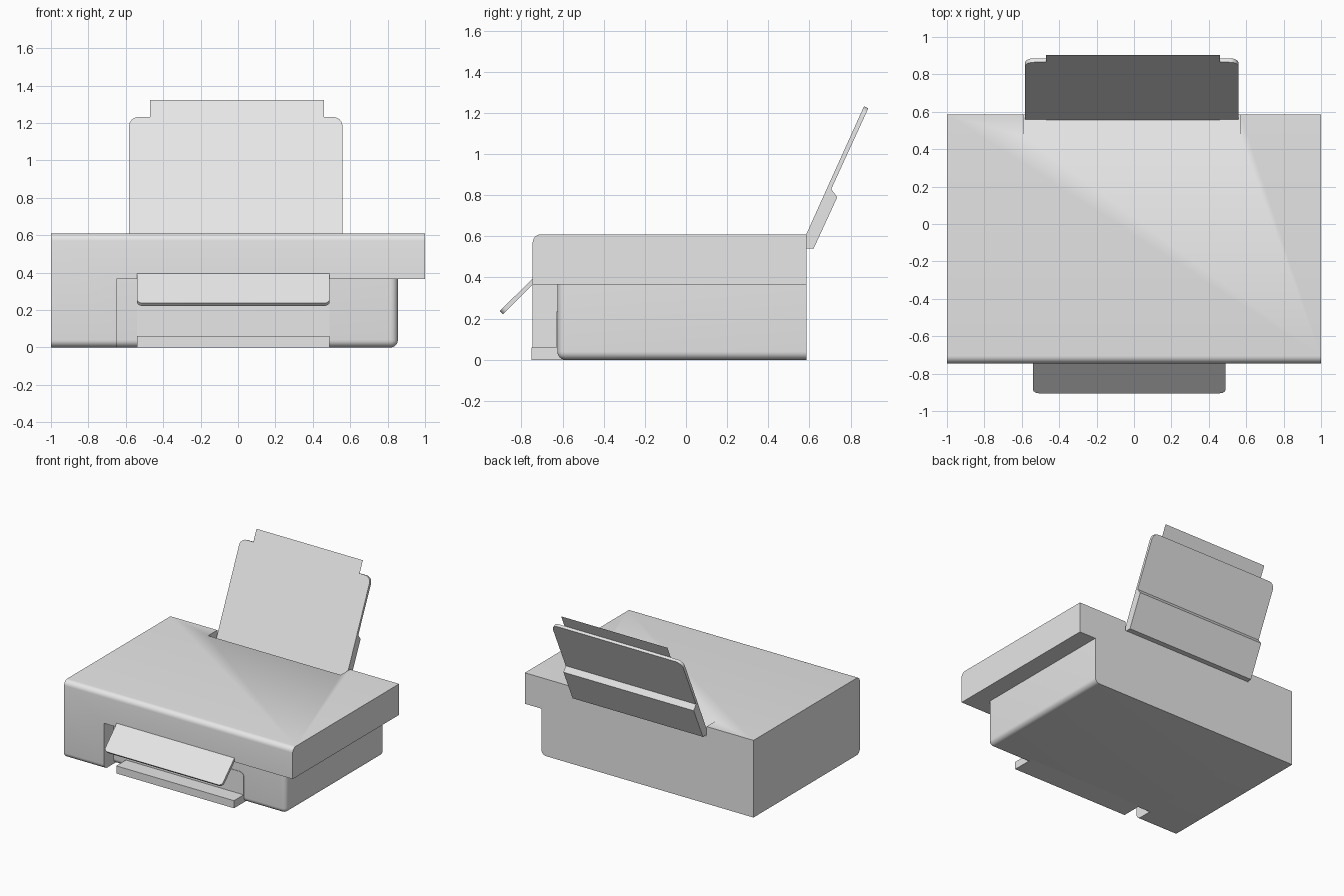
import bpy, bmesh, math
from mathutils import Vector

cube = bpy.data.objects.get("Cube")
if cube:
    bpy.data.objects.remove(cube, do_unlink=True)

GREY = (0.8, 0.8, 0.8, 1.0)
grey = bpy.data.materials.new("light grey plastic")
grey.use_nodes = True
grey.diffuse_color = GREY
grey.node_tree.nodes["Principled BSDF"].inputs["Base Color"].default_value = GREY


def finish(name, bm):
    mesh = bpy.data.meshes.new(name)
    bm.to_mesh(mesh)
    bm.free()
    mesh.materials.append(grey)
    obj = bpy.data.objects.new(name, mesh)
    bpy.context.scene.collection.objects.link(obj)
    return obj


def smooth(obj):
    bpy.ops.object.select_all(action="DESELECT")
    bpy.context.view_layer.objects.active = obj
    obj.select_set(True)
    bpy.ops.object.shade_smooth_by_angle(angle=math.radians(35))


def prism(name, profile, axis, lo, hi, rounded=(), radius=0.04):
    """Extrude a profile along x (yz points) or y (xz points), then round
    the edges whose midpoints are listed."""
    def place(p, t):
        return (t, p[0], p[1]) if axis == "x" else (p[0], t, p[1])
    bm = bmesh.new()
    face = bm.faces.new([bm.verts.new(place(p, lo)) for p in profile])
    ext = bmesh.ops.extrude_face_region(bm, geom=[face])
    step = Vector(place((0, 0), hi - lo))
    moved = [g for g in ext["geom"] if isinstance(g, bmesh.types.BMVert)]
    bmesh.ops.translate(bm, verts=moved, vec=step)
    bmesh.ops.recalc_face_normals(bm, faces=bm.faces)
    edges = [e for e in bm.edges for m in rounded
             if ((e.verts[0].co + e.verts[1].co) / 2 - Vector(m)).length < 0.005]
    if edges:
        bmesh.ops.bevel(bm, geom=edges, offset=radius, segments=6,
                        profile=0.5, affect="EDGES")
    return finish(name, bm)


def rect(a0, a1, b0, b1):
    return [(a0, b0), (a1, b0), (a1, b1), (a0, b1)]


FRONT, BACK, RECESS = -0.745, 0.585, -0.625
TRAY_L, TRAY_R = -0.54, 0.49

# Upper housing with the full-height section on one side
housing = prism("housing",
                [(-1, 0), (-0.65, 0), (-0.65, 0.365), (1, 0.365), (1, 0.61), (-1, 0.61)],
                "y", FRONT, BACK,
                [(0, FRONT, 0.61), (-0.825, FRONT, 0)])

# Sloped feed slot cut in the back of the housing
cutter = prism("slot_cutter",
               [(0.47, 0.61), (0.47, 0.65), (0.65, 0.65), (0.65, 0.535), (0.585, 0.535)],
               "x", -0.59, 0.57)
cutter.hide_render = True
cut = housing.modifiers.new("feed_slot", "BOOLEAN")
cut.operation = "DIFFERENCE"
cut.solver = "EXACT"
cut.object = cutter
bpy.context.view_layer.objects.active = housing
housing.select_set(True)
bpy.ops.object.modifier_apply(modifier=cut.name)
bpy.data.objects.remove(cutter, do_unlink=True)
smooth(housing)

# Recessed lower body
mid_x, mid_y = (-0.65 + 0.855) / 2, (RECESS + BACK) / 2
smooth(prism("lower_body", rect(-0.65, 0.855, 0, 0.365), "y", RECESS, BACK,
             [(0.855, RECESS, 0.1825), (0.855, mid_y, 0), (mid_x, RECESS, 0)]))

# Output shelf and the panel behind it
prism("output_shelf", rect(FRONT - 0.005, -0.57, 0, 0.06), "x", TRAY_L, TRAY_R)
panel_y = RECESS - 0.002
smooth(prism("output_panel", rect(TRAY_L, TRAY_R, 0.05, 0.235), "y",
             RECESS - 0.004, RECESS,
             [(x, panel_y, 0.235) for x in (TRAY_L, TRAY_R)], 0.035))

# Tilted flap over the output
flap_edge = ((-0.905, 0.237), (-0.89, 0.222))
flap_mid = [sum(c) / 2 for c in zip(*flap_edge)]
smooth(prism("output_flap", [(-0.74, 0.4), *flap_edge, (-0.725, 0.385)],
             "x", TRAY_L, TRAY_R,
             [(x, *flap_mid) for x in (TRAY_L, TRAY_R)], 0.03))

# Paper support, thicker at its base
SUP_L, SUP_R = -0.582, 0.558
tip = ((0.886, 1.222), (0.865, 1.232))
tip_mid = [sum(c) / 2 for c in zip(*tip)]
smooth(prism("paper_support",
             [(0.553, 0.54), (0.62, 0.54), (0.735, 0.79), (0.706, 0.83), *tip],
             "x", SUP_L, SUP_R,
             [(x, *tip_mid) for x in (SUP_L, SUP_R)], 0.05))

# Single sheet leaning on the support
bm = bmesh.new()
bm.faces.new([bm.verts.new(co) for co in (
    (-0.47, 0.553, 0.545), (0.46, 0.553, 0.545),
    (0.46, 0.903, 1.322), (-0.47, 0.903, 1.322))])
finish("paper_sheet", bm)
